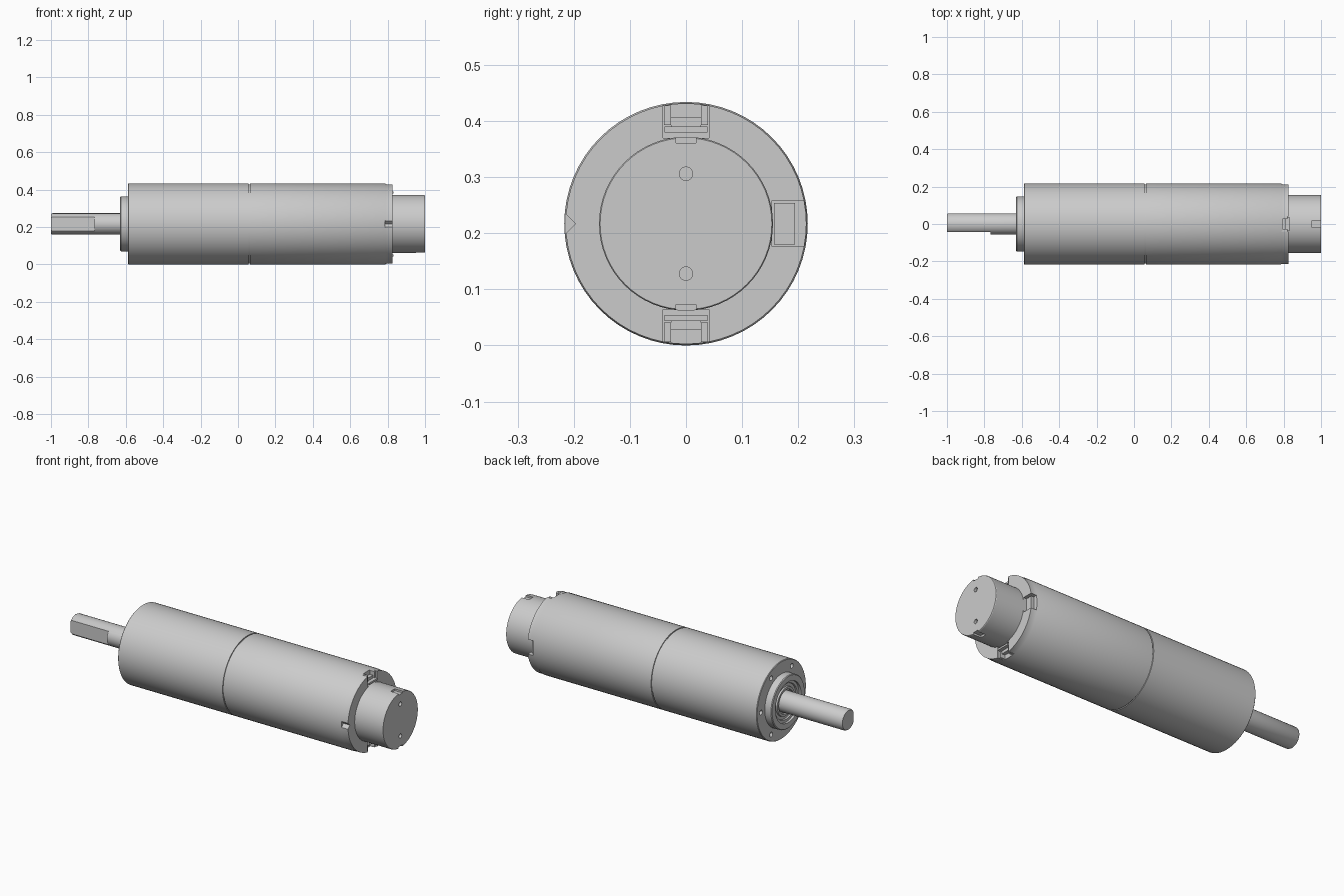
import bpy, bmesh
from math import pi, sin, cos, radians

if "Cube" in bpy.data.objects:
    bpy.data.objects.remove(bpy.data.objects["Cube"])

CZ = 0.217   # height of the main axis
SEG = 64


def finish(name, bm, smooth=True):
    bmesh.ops.recalc_face_normals(bm, faces=bm.faces[:])
    me = bpy.data.meshes.new(name)
    bm.to_mesh(me)
    bm.free()
    ob = bpy.data.objects.new(name, me)
    bpy.context.collection.objects.link(ob)
    if smooth:
        shade(ob)
    return ob


def activate(ob):
    bpy.ops.object.select_all(action='DESELECT')
    ob.select_set(True)
    bpy.context.view_layer.objects.active = ob


def shade(ob):
    activate(ob)
    bpy.ops.object.shade_smooth_by_angle(angle=radians(30))


def lathe(name, profile, cy=0.0, cz=CZ, seg=SEG, smooth=True):
    """Revolve (x, radius) points about an x-parallel axis; closed if ends are off-axis."""
    bm = bmesh.new()
    rings = []
    for x, r in profile:
        if r == 0:
            rings.append([bm.verts.new((x, cy, cz))])
        else:
            rings.append([bm.verts.new((x, cy + r * cos(2 * pi * i / seg), cz + r * sin(2 * pi * i / seg)))
                          for i in range(seg)])
    pairs = list(zip(rings, rings[1:]))
    if profile[0][1] and profile[-1][1]:
        pairs.append((rings[-1], rings[0]))
    for a, b in pairs:
        for i in range(seg):
            j = (i + 1) % seg
            loop = [a[i % len(a)], a[j % len(a)], b[j % len(b)], b[i % len(b)]]
            bm.faces.new(list(dict.fromkeys(loop)))
    return finish(name, bm, smooth)


def rod(name, x0, x1, r, cy=0.0, cz=CZ, seg=SEG, smooth=True):
    return lathe(name, [(x0, 0), (x0, r), (x1, r), (x1, 0)], cy, cz, seg, smooth)


def box(name, x, ang, rad, tan):
    """Box given by x range, radial range and tangential range, turned by ang about the axis."""
    bm = bmesh.new()
    bmesh.ops.create_cube(bm, size=1)
    for v in bm.verts:
        px, pr, pt = [lo + (c + 0.5) * (hi - lo) for c, (lo, hi) in zip(v.co, (x, rad, tan))]
        v.co = (px, pr * cos(ang) - pt * sin(ang), CZ + pr * sin(ang) + pt * cos(ang))
    return finish(name, bm, False)


def cut(ob, cutters):
    for c in cutters:
        m = ob.modifiers.new("cut", 'BOOLEAN')
        m.operation, m.solver, m.object = 'DIFFERENCE', 'EXACT', c
        activate(ob)
        # keep the cut ahead of the smoothing modifier
        bpy.ops.object.modifier_move_to_index(modifier=m.name, index=0)
        bpy.ops.object.modifier_apply(modifier=m.name)
        bpy.data.objects.remove(c, do_unlink=True)
    shade(ob)


# Output shaft with chamfered tip and a flat on the front side
shaft = lathe("output_shaft", [(-1, 0), (-1, .053), (-.993, .057), (-.59, .057), (-.59, 0)], seg=48, smooth=False)
cut(shaft, [box("flat_cutter", (-1.1, -.767), pi, (.043, .1), (-.1, .1))])

# Pilot boss and the bearing seated inside it
lathe("pilot_boss", [(-.58, .147), (-.626, .147), (-.63, .143), (-.63, .113), (-.58, .113)])
lathe("bearing", [(-.58, .113), (-.617, .113), (-.617, .098), (-.609, .096), (-.609, .08),
                  (-.617, .078), (-.617, .066), (-.605, .064), (-.605, .057), (-.58, .057)])

# Gearbox housing with mounting holes in its front face
gearbox = lathe("gearbox_housing", [(-.588, 0), (-.588, .214), (-.585, .217), (.057, .217), (.057, 0)], smooth=False)
cut(gearbox, [rod("hole_cutter", -.65, -.54, .013, .181 * cos(a), CZ + .181 * sin(a), 16, False)
              for a in [k * pi / 3 for k in range(6)]])

# Narrow groove between gearbox and motor
rod("joint_ring", .05, .07, .212)

# Motor can with end slots for terminals and a V key notch
motor = lathe("motor_can", [(.063, 0), (.063, .217), (.785, .217), (.790, .2145), (.827, .2145), (.827, 0)], smooth=False)
sides = {"top": pi / 2, "rear": 0.0, "bottom": -pi / 2}
cutters = [box("slot_cutter", (.793, .9), a, (.153, .3), (-.041, .041)) for a in sides.values()]
cutters.append(lathe("key_cutter", [(.787, 0), (.787, .0265), (.9, .0265), (.9, 0)], -.2235, CZ, 4, False))
cut(motor, cutters)

# Terminals: base plate, two cheeks and a tab in every slot
for n, a in sides.items():
    if n == "rear":
        box("rear_terminal", (.785, .812), a, (.157, .194), (-.037, .037))
        continue
    box(n + "_terminal_plate", (.785, .832), a, (.163, .173), (-.038, .038))
    box(n + "_terminal_tab", (.785, .812), a, (.173, .189), (-.027, .027))
    for s in (-1, 1):
        lo, hi = sorted((s * .027, s * .039))
        box(n + "_terminal_cheek", (.785, .82), a, (.176, .211), (lo, hi))

# Rear end cap with two edge notches and two screw holes
cap = lathe("end_cap", [(.78, 0), (.78, .155), (.997, .155), (1, .153), (1, 0)], smooth=False)
cutters = []
for s in (-1, 1):
    cutters.append(box("notch_cutter", (.953, 1.1), s * pi / 2, (.144, .2), (-.018, .018)))
    cutters.append(rod("screw_cutter", .97, 1.1, .012, 0, CZ + s * .089, 20, False))
cut(cap, cutters)
